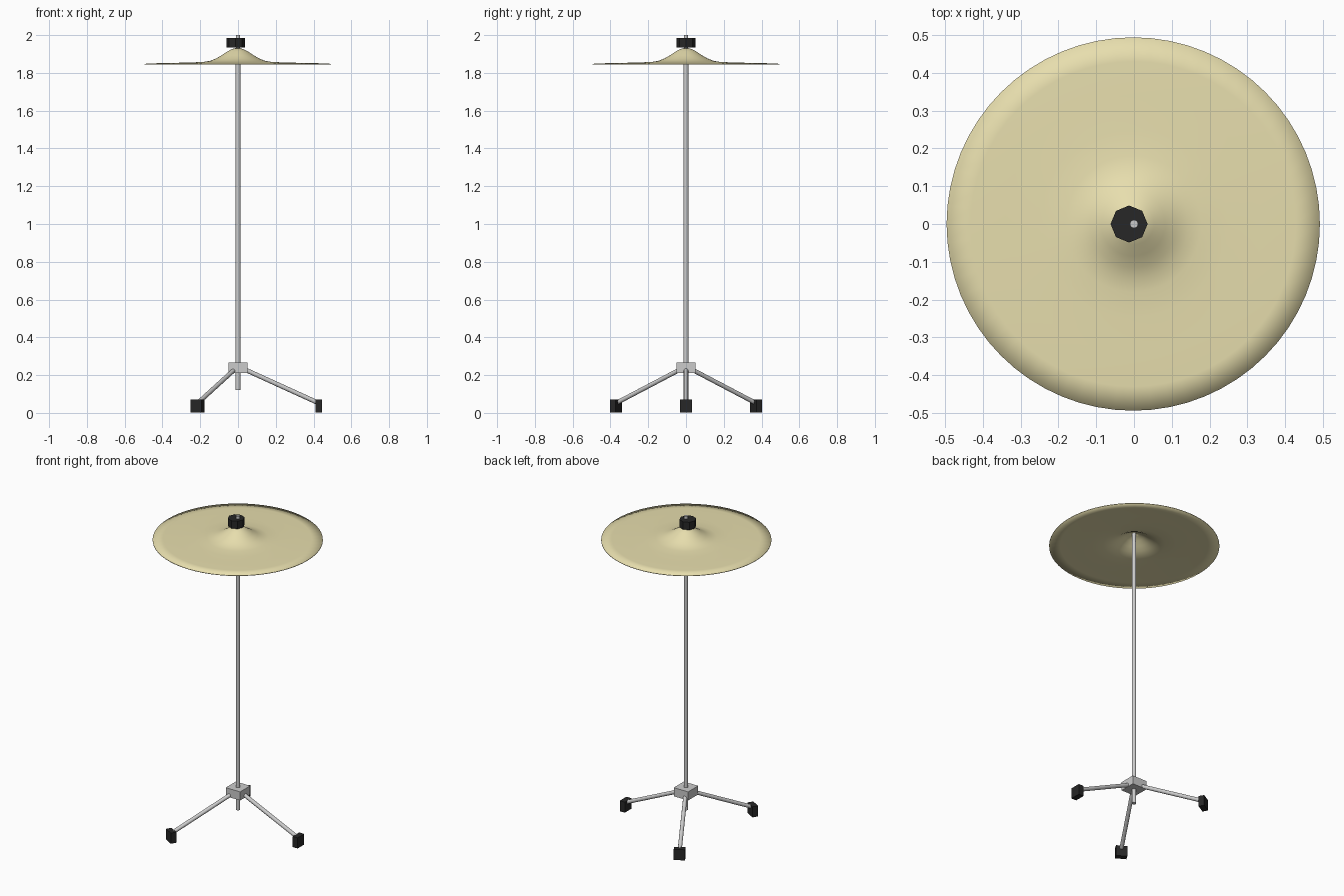
import bpy, bmesh, math
from mathutils import Vector

if "Cube" in bpy.data.objects:
    bpy.data.objects.remove(bpy.data.objects["Cube"])


def material(name, rgb):
    m = bpy.data.materials.new(name)
    m.diffuse_color = (*rgb, 1)
    m.use_nodes = True
    m.node_tree.nodes["Principled BSDF"].inputs["Base Color"].default_value = m.diffuse_color
    return m


brass = material("brass", (0.80, 0.73, 0.42))
black = material("black_rubber", (0.02, 0.02, 0.02))


def finish(obj, name, mat=None, smooth=False):
    obj.name = name
    if mat:
        obj.data.materials.append(mat)
    if smooth:
        bpy.ops.object.shade_smooth_by_angle(angle=math.radians(40))
    return obj


def rod(name, a, b, radius, sides=16, mat=None, smooth=True):
    a, b = Vector(a), Vector(b)
    d = b - a
    bpy.ops.mesh.primitive_cylinder_add(
        vertices=sides, radius=radius, depth=d.length, location=(a + b) / 2,
        rotation=d.to_track_quat('Z', 'Y').to_euler())
    return finish(bpy.context.object, name, mat, smooth)


def box(name, loc, size, turn=0, mat=None):
    bpy.ops.mesh.primitive_cube_add(size=1, location=loc, rotation=(0, 0, turn))
    obj = bpy.context.object
    obj.scale = size
    bpy.ops.object.transform_apply(location=False, rotation=False, scale=True)
    return finish(obj, name, mat)


# Pole: outer tube and thinner top rod
rod("pole", (0, 0, 0.12), (0, 0, 1.87), 0.013)
rod("top_rod", (0, 0, 1.86), (0, 0, 2.0), 0.011)

# Hub and three legs with rubber feet
box("hub", (0, 0, 0.238), (0.102, 0.102, 0.055))
for i in range(3):
    t = i * math.tau / 3
    c, s = math.cos(t), math.sin(t)
    rod(f"leg_{i + 1}", (0.02 * c, 0.02 * s, 0.237),
        (0.42 * c, 0.42 * s, 0.055), 0.012, 12)
    box(f"foot_{i + 1}", (0.428 * c, 0.428 * s, 0.036), (0.035, 0.066, 0.068), t, black)

# Octagonal wing nut, slightly off centre
rod("nut", (-0.013, 0, 1.935), (-0.013, 0, 1.984), 0.049, 8, black, False)

# Cymbal: thin closed shell spun from its profile
top = [(0.012, 1.931), (0.03, 1.926), (0.055, 1.913), (0.085, 1.893), (0.115, 1.876),
       (0.145, 1.864), (0.18, 1.858), (0.25, 1.855), (0.34, 1.853), (0.43, 1.851), (0.494, 1.848)]
profile = top + [(r, z - 0.004) for r, z in reversed(top)]
bm = bmesh.new()
n = 64
rings = [[bm.verts.new((r * math.cos(math.tau * k / n), r * math.sin(math.tau * k / n), z))
          for k in range(n)] for r, z in profile]
for j, ring in enumerate(rings):
    nxt = rings[(j + 1) % len(rings)]
    for k in range(n):
        m = (k + 1) % n
        bm.faces.new((ring[k], nxt[k], nxt[m], ring[m])).smooth = True
bmesh.ops.recalc_face_normals(bm, faces=bm.faces)
mesh = bpy.data.meshes.new("cymbal")
bm.to_mesh(mesh)
bm.free()
cymbal = bpy.data.objects.new("cymbal", mesh)
cymbal.location.x = -0.002
bpy.context.collection.objects.link(cymbal)
finish(cymbal, "cymbal", brass)
